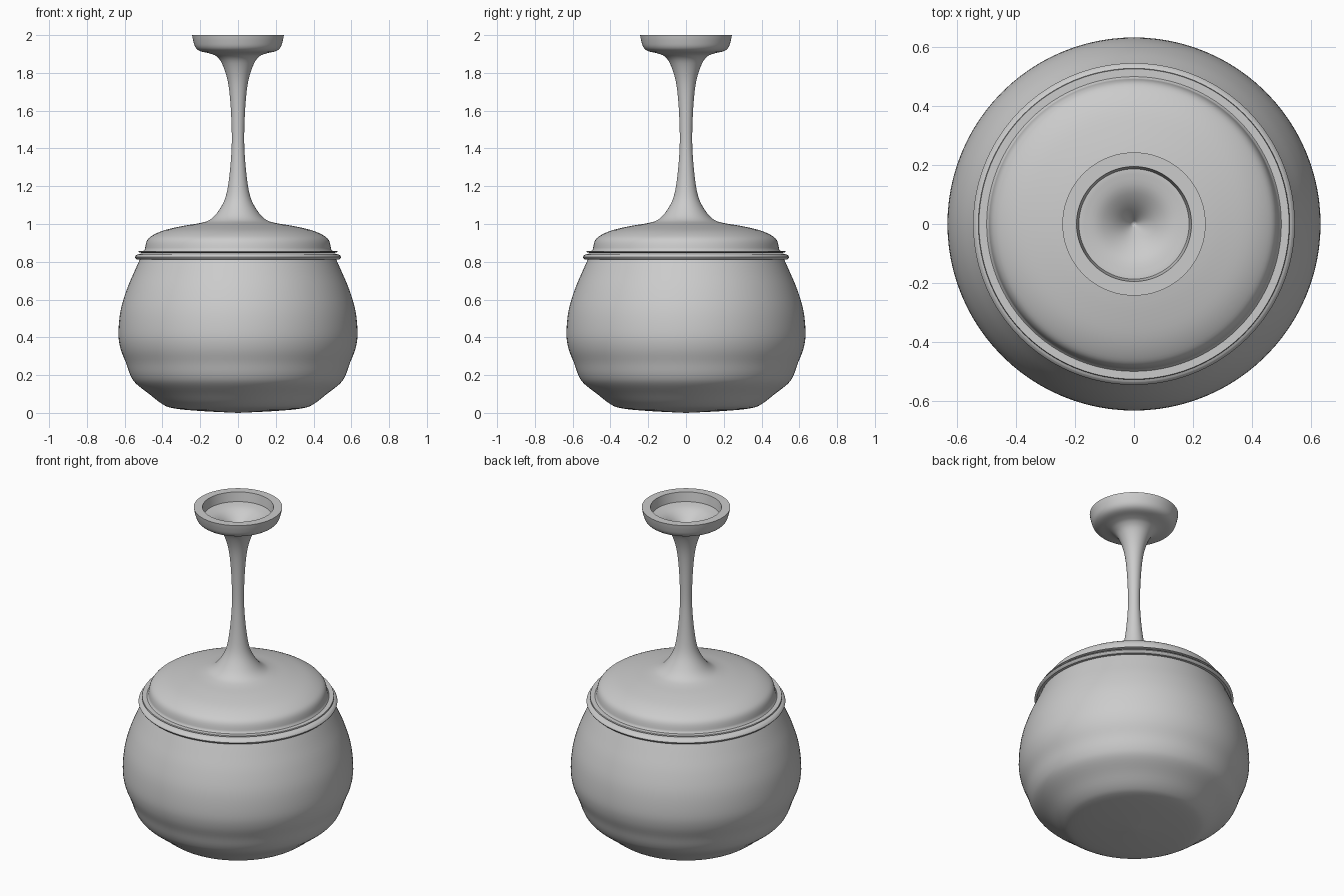
import bpy, bmesh, math

if "Cube" in bpy.data.objects:
    bpy.data.objects.remove(bpy.data.objects["Cube"])

SIDES = 96
clay = bpy.data.materials.new("pale_grey")
clay.diffuse_color = (0.6, 0.6, 0.6, 1)
clay.use_nodes = True
clay.node_tree.nodes["Principled BSDF"].inputs["Base Color"].default_value = clay.diffuse_color


def smooth_path(pts, steps=4):
    """Catmull-Rom curve through (radius, height) points."""
    p = [pts[0]] + pts + [pts[-1]]
    out = []
    for i in range(1, len(p) - 2):
        a, b, c, d = p[i - 1:i + 3]
        for s in range(steps):
            t = s / steps
            out.append(tuple(
                0.5 * (2 * b[k] + (c[k] - a[k]) * t
                       + (2 * a[k] - 5 * b[k] + 4 * c[k] - d[k]) * t ** 2
                       + (3 * b[k] - a[k] - 3 * c[k] + d[k]) * t ** 3)
                for k in (0, 1)))
    return out + [pts[-1]]


def revolve(name, profile):
    """Turn a profile around the z axis."""
    bm = bmesh.new()
    verts = [bm.verts.new((max(r, 0), 0, z)) for r, z in profile]
    edges = [bm.edges.new(pair) for pair in zip(verts, verts[1:])]
    bmesh.ops.spin(bm, geom=verts + edges, axis=(0, 0, 1), cent=(0, 0, 0),
                   angle=math.tau, steps=SIDES, use_duplicate=False)
    bmesh.ops.remove_doubles(bm, verts=bm.verts, dist=0.0002)
    bmesh.ops.recalc_face_normals(bm, faces=bm.faces)
    mesh = bpy.data.meshes.new(name)
    bm.to_mesh(mesh)
    bm.free()
    mesh.materials.append(clay)
    obj = bpy.data.objects.new(name, mesh)
    bpy.context.collection.objects.link(obj)
    bpy.context.view_layer.objects.active = obj
    obj.select_set(True)
    bpy.ops.object.shade_smooth_by_angle(angle=math.radians(40))
    obj.select_set(False)
    return obj


# Round pot body with a rolled rim
body = smooth_path([(0, 0), (0.2, 0.01), (0.34, 0.024), (0.40, 0.046),
                    (0.47, 0.1), (0.54, 0.155), (0.57, 0.2), (0.593, 0.265),
                    (0.622, 0.34), (0.633, 0.42), (0.622, 0.54),
                    (0.59, 0.65), (0.55, 0.745), (0.52, 0.812)])
rim = smooth_path([(0.535, 0.812), (0.546, 0.825), (0.535, 0.838)])
revolve("pot", body + rim + [(0.505, 0.845), (0.0, 0.845)])

# Lid with a thin flange, drawn up into a tall stem and a small cup
flange = [(0, 0.847), (0.512, 0.847), (0.528, 0.852), (0.526, 0.858),
          (0.5, 0.858)]
dome_and_stem = smooth_path([
    (0.493, 0.866), (0.483, 0.91), (0.455, 0.938), (0.39, 0.967),
    (0.29, 0.99), (0.2, 1.005), (0.15, 1.022), (0.11, 1.06), (0.07, 1.13),
    (0.05, 1.22), (0.036, 1.36), (0.033, 1.48), (0.04, 1.64), (0.055, 1.76),
    (0.085, 1.85), (0.115, 1.888), (0.15, 1.903), (0.2, 1.915),
    (0.225, 1.935), (0.237, 1.97), (0.243, 2.0)])
cup_wall = [(0.195, 2.0), (0.187, 1.945)]
funnel = smooth_path([(0.18, 1.945), (0.12, 1.932), (0.06, 1.89), (0, 1.82)])
revolve("lid_with_stem_cup", flange + dome_and_stem + cup_wall + funnel)
